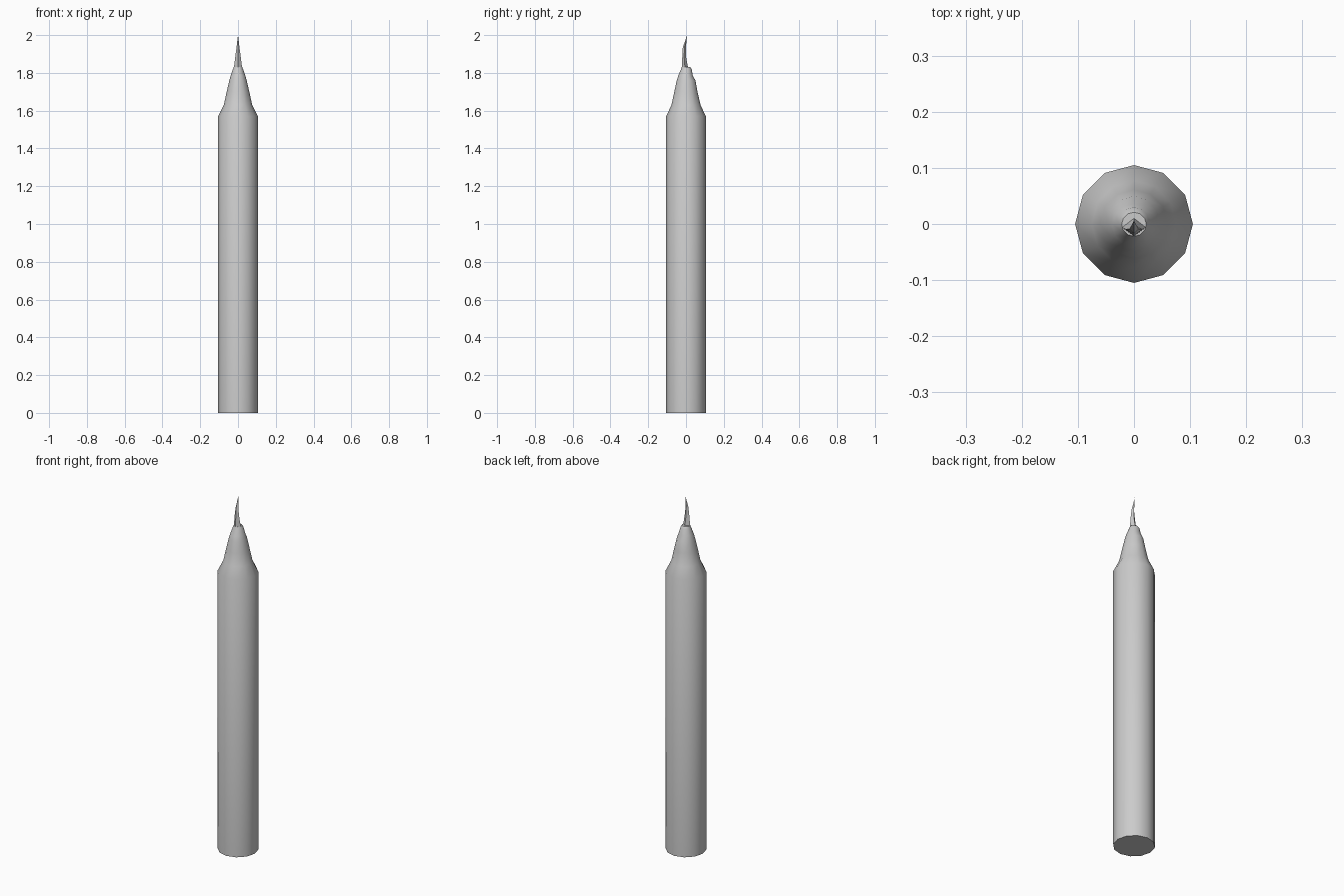
import bpy, bmesh, math

if "Cube" in bpy.data.objects:
    bpy.data.objects.remove(bpy.data.objects["Cube"])


def loft(name, sides, rings, angle=40):
    """Each ring: (z, half width in x, front y, back y); zero width makes a point."""
    bm = bmesh.new()
    loops = []
    for z, rx, front, back in rings:
        if rx == 0:
            loops.append([bm.verts.new((0, back, z))])
            continue
        loop = []
        for i in range(sides):
            a = 2 * math.pi * i / sides
            s = math.sin(a)
            y = s * back if s > 0 else -s * front
            if front > -0.03:  # small rings are shifted rather than split
                y = (front + back) / 2 + s * (back - front) / 2
            loop.append(bm.verts.new((rx * math.cos(a), y, z)))
        loops.append(loop)
    for low, high in zip(loops, loops[1:]):
        for i in range(sides):
            j = (i + 1) % sides
            if len(high) == 1:
                bm.faces.new((low[i], low[j], high[0]))
            else:
                bm.faces.new((low[i], low[j], high[j], high[i]))
    bm.faces.new(loops[0][::-1])
    if len(loops[-1]) > 1:
        bm.faces.new(loops[-1])
    bmesh.ops.recalc_face_normals(bm, faces=bm.faces)
    mesh = bpy.data.meshes.new(name)
    bm.to_mesh(mesh)
    bm.free()
    ob = bpy.data.objects.new(name, mesh)
    bpy.context.collection.objects.link(ob)
    bpy.ops.object.select_all(action='DESELECT')
    bpy.context.view_layer.objects.active = ob
    ob.select_set(True)
    bpy.ops.object.shade_smooth_by_angle(angle=math.radians(angle))
    return ob


# Twelve-sided shaft with the sharpened cone, chipped towards the back
R = 0.105
loft("pencil_body", 12, [
    (0.0, R, -R, R),
    (1.57, R, -R, R),
    (1.63, 0.075, -0.077, 0.077),
    (1.70, 0.060, -0.062, 0.061),
    (1.76, 0.046, -0.049, 0.050),
    (1.785, 0.039, -0.041, 0.036),
    (1.82, 0.027, -0.026, 0.030),
    (1.832, 0.022, -0.022, 0.021),
])

# Slightly bent four-sided lead
loft("pencil_lead", 4, [
    (1.80, 0.024, -0.022, 0.013),
    (1.832, 0.021, -0.022, 0.010),
    (1.88, 0.015, -0.020, 0.001),
    (1.935, 0.008, -0.017, -0.001),
    (2.0, 0, 0, 0.006),
], 60)
